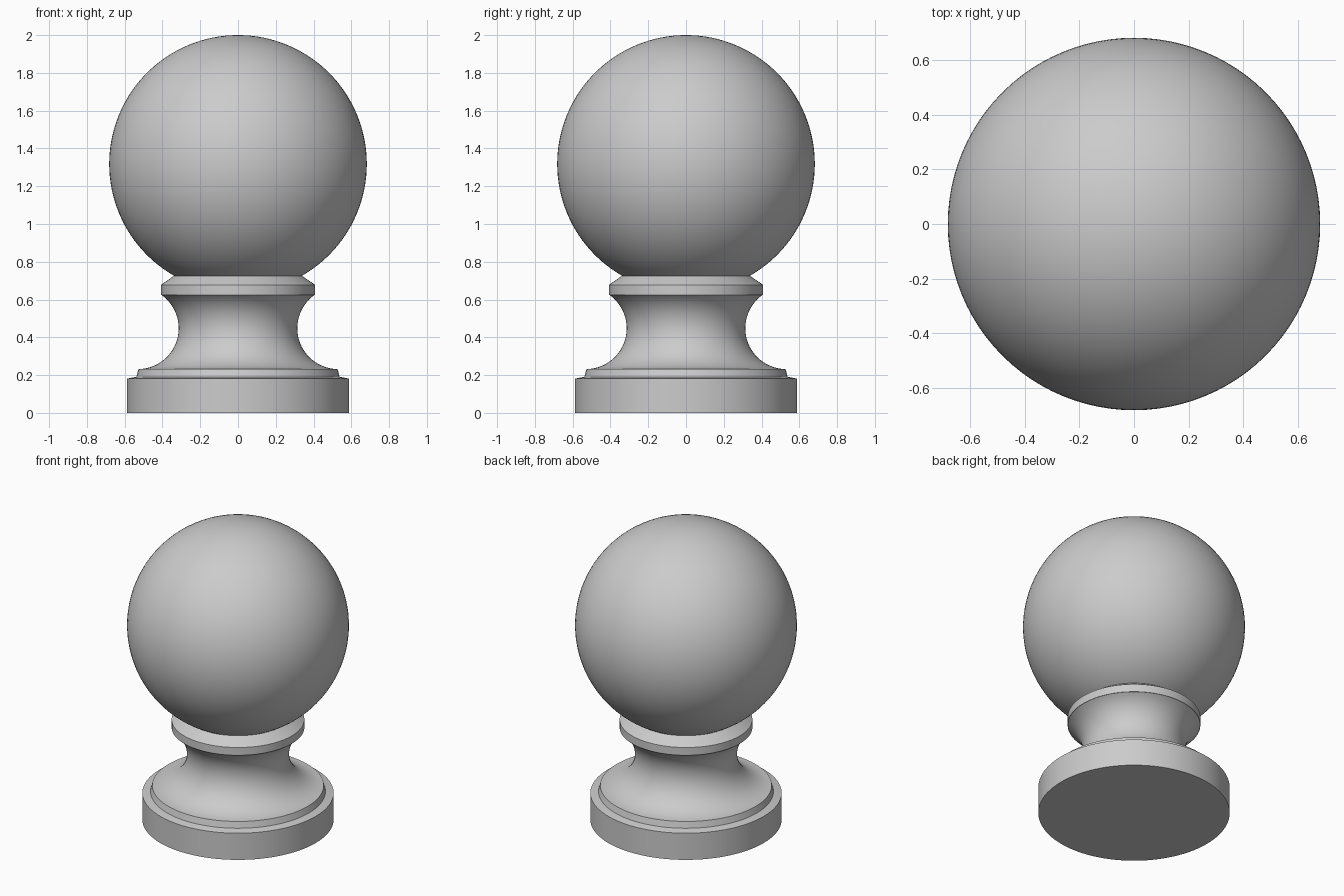
import bpy, bmesh, math

if "Cube" in bpy.data.objects:
    bpy.data.objects.remove(bpy.data.objects["Cube"])

SEGMENTS = 96


def lathe(name, profile):
    """Spin an (r, z) profile that starts and ends on the axis around z."""
    bm = bmesh.new()
    verts = [bm.verts.new((r, 0, z)) for r, z in profile]
    edges = [bm.edges.new(pair) for pair in zip(verts, verts[1:])]
    bmesh.ops.spin(bm, geom=verts + edges, cent=(0, 0, 0), axis=(0, 0, 1),
                   angle=math.tau, steps=SEGMENTS)
    bmesh.ops.remove_doubles(bm, verts=bm.verts, dist=1e-5)
    bmesh.ops.recalc_face_normals(bm, faces=bm.faces)
    mesh = bpy.data.meshes.new(name)
    bm.to_mesh(mesh)
    bm.free()
    obj = bpy.data.objects.new(name, mesh)
    bpy.context.collection.objects.link(obj)
    smooth(obj)


def smooth(obj):
    bpy.ops.object.select_all(action='DESELECT')
    obj.select_set(True)
    bpy.context.view_layer.objects.active = obj
    bpy.ops.object.shade_smooth_by_angle(angle=math.radians(25))


def arc(cr, cz, radius, start, end, steps):
    angles = [math.radians(start + (end - start) * i / steps) for i in range(steps + 1)]
    return [(cr + radius * math.cos(a), cz + radius * math.sin(a)) for a in angles]


# Pedestal: round plinth, stepped ledge, concave neck and chamfered collar
plinth = [(0, 0), (0.588, 0), (0.588, 0.181), (0.538, 0.191), (0.527, 0.232)]
neck = arc(0.53, 0.448, 0.216, 268, 125, 28)
collar = [(0.408, 0.625), (0.408, 0.678), (0.338, 0.726), (0, 0.726)]
lathe("pedestal", plinth + neck + collar)

# Ball resting in the collar
bpy.ops.mesh.primitive_uv_sphere_add(segments=SEGMENTS, ring_count=64, radius=0.682,
                                     location=(0, 0, 1.318))
ball = bpy.context.object
ball.name = "ball"
smooth(ball)
